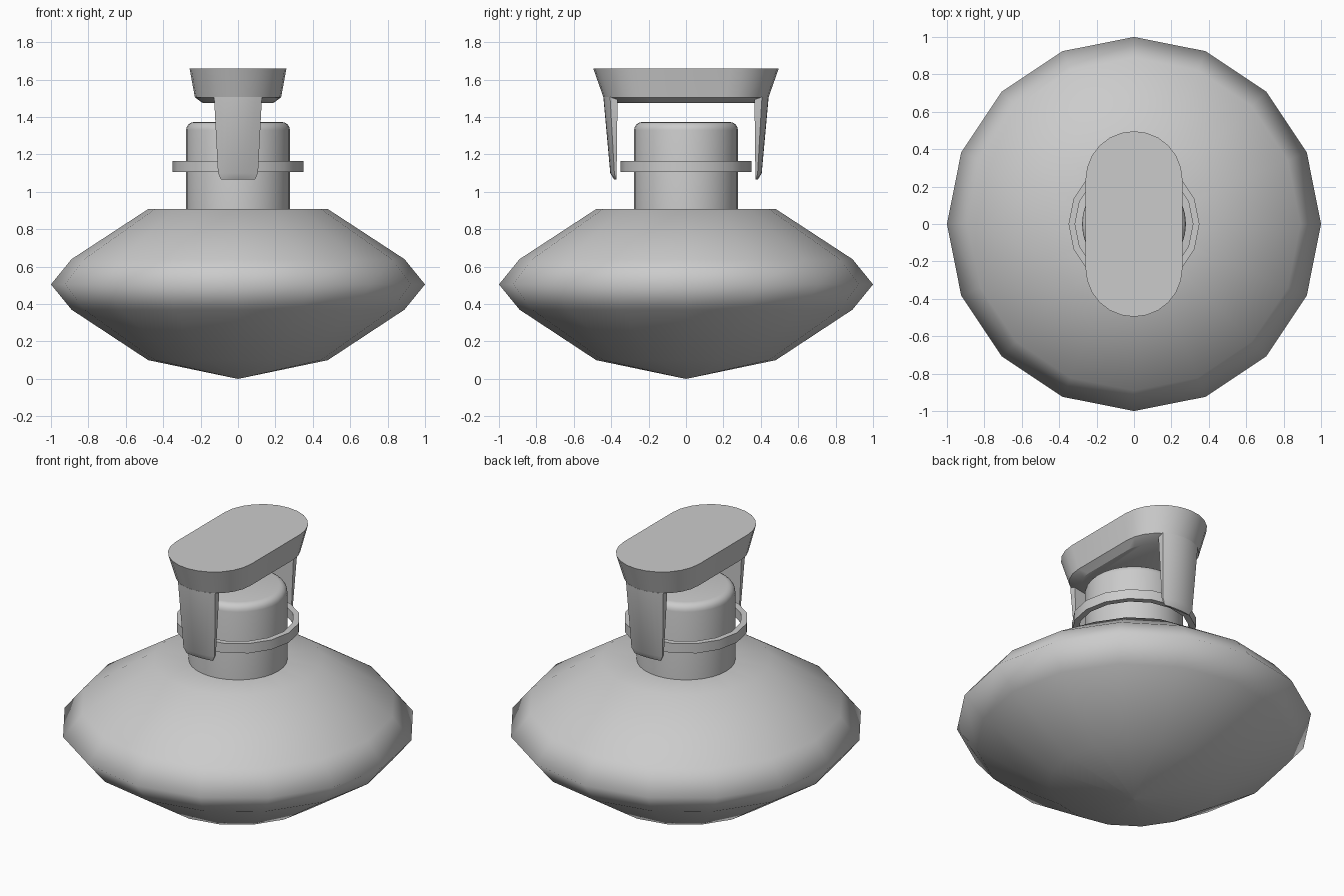
import bpy, math

if "Cube" in bpy.data.objects:
    bpy.data.objects.remove(bpy.data.objects["Cube"])

def make(name, verts, faces, angle):
    me = bpy.data.meshes.new(name)
    me.from_pydata(verts, [], faces)
    me.update()
    ob = bpy.data.objects.new(name, me)
    bpy.context.collection.objects.link(ob)
    bpy.ops.object.select_all(action='DESELECT')
    ob.select_set(True)
    bpy.context.view_layer.objects.active = ob
    bpy.ops.object.mode_set(mode='EDIT')
    bpy.ops.mesh.select_all(action='SELECT')
    bpy.ops.mesh.remove_doubles(threshold=0.0001)
    bpy.ops.mesh.normals_make_consistent(inside=False)
    bpy.ops.object.mode_set(mode='OBJECT')
    bpy.ops.object.shade_smooth_by_angle(angle=math.radians(angle))
    return ob

def loft(name, rings, angle, loop=False):
    """Skin a stack of equal-length rings; cap the ends or close into a loop."""
    n, m = len(rings[0]), len(rings)
    verts = [p for r in rings for p in r]
    faces = [(a * n + i, a * n + (i + 1) % n, b * n + (i + 1) % n, b * n + i)
             for a in range(m if loop else m - 1) for b in [(a + 1) % m] for i in range(n)]
    if not loop:
        faces += [tuple(range(n))[::-1], tuple(range((m - 1) * n, m * n))]
    return make(name, verts, faces, angle)

def circle(r, z, n):
    return [(r * math.cos(2 * math.pi * i / n), r * math.sin(2 * math.pi * i / n), z) for i in range(n)]

# Body: 16-sided squashed flask
profile = [(0.001, 0), (0.48, 0.10), (0.89, 0.37), (1, 0.505), (0.89, 0.64), (0.48, 0.908), (0.2, 0.908)]
loft("flask_body", [circle(r, z, 16) for r, z in profile], 100)

# Neck with rounded top edge
rim = [(0.235 + 0.043 * math.cos(a), 1.33 + 0.043 * math.sin(a))
       for a in [math.pi / 2 * k / 4 for k in range(5)]]
loft("neck", [circle(r, z, 32) for r, z in [(0.278, 0.88)] + rim], 40)

# Loose collar ring around the neck
collar = [(0.35, 1.105), (0.35, 1.165), (0.315, 1.165), (0.315, 1.105)]
loft("collar_ring", [circle(r, z, 16) for r, z in collar], 40, loop=True)

# Lever cap: tapered stadium with chamfered underside
def stadium(s, z, r=0.259, c=0.237, k=12):
    pts = []
    for start, cy in ((0, c), (math.pi, -c)):
        for i in range(k + 1):
            a = start + math.pi * i / k
            pts.append((s * r * math.cos(a), s * (cy + r * math.sin(a)), z))
    return pts

loft("lever_cap", [stadium(0.73, 1.475), stadium(0.89, 1.505), stadium(1, 1.66)], 30)

# Curved clip arms hanging from both ends of the cap
def arm_section(w, outer, inner, sag, z, side, k=8):
    xs = [w * (2 * i / k - 1) for i in range(k + 1)]
    arc = [(x, side * (outer - sag * (x / w) ** 2), z) for x in xs]
    return arc + [(w, side * inner, z), (-w, side * inner, z)]

for label, side in (("front", -1), ("back", 1)):
    loft(label + "_clip_arm", [
        arm_section(0.09, 0.384, 0.372, 0.008, 1.065, side),
        arm_section(0.107, 0.405, 0.371, 0.022, 1.10, side),
        arm_section(0.128, 0.442, 0.366, 0.036, 1.507, side)], 30)
